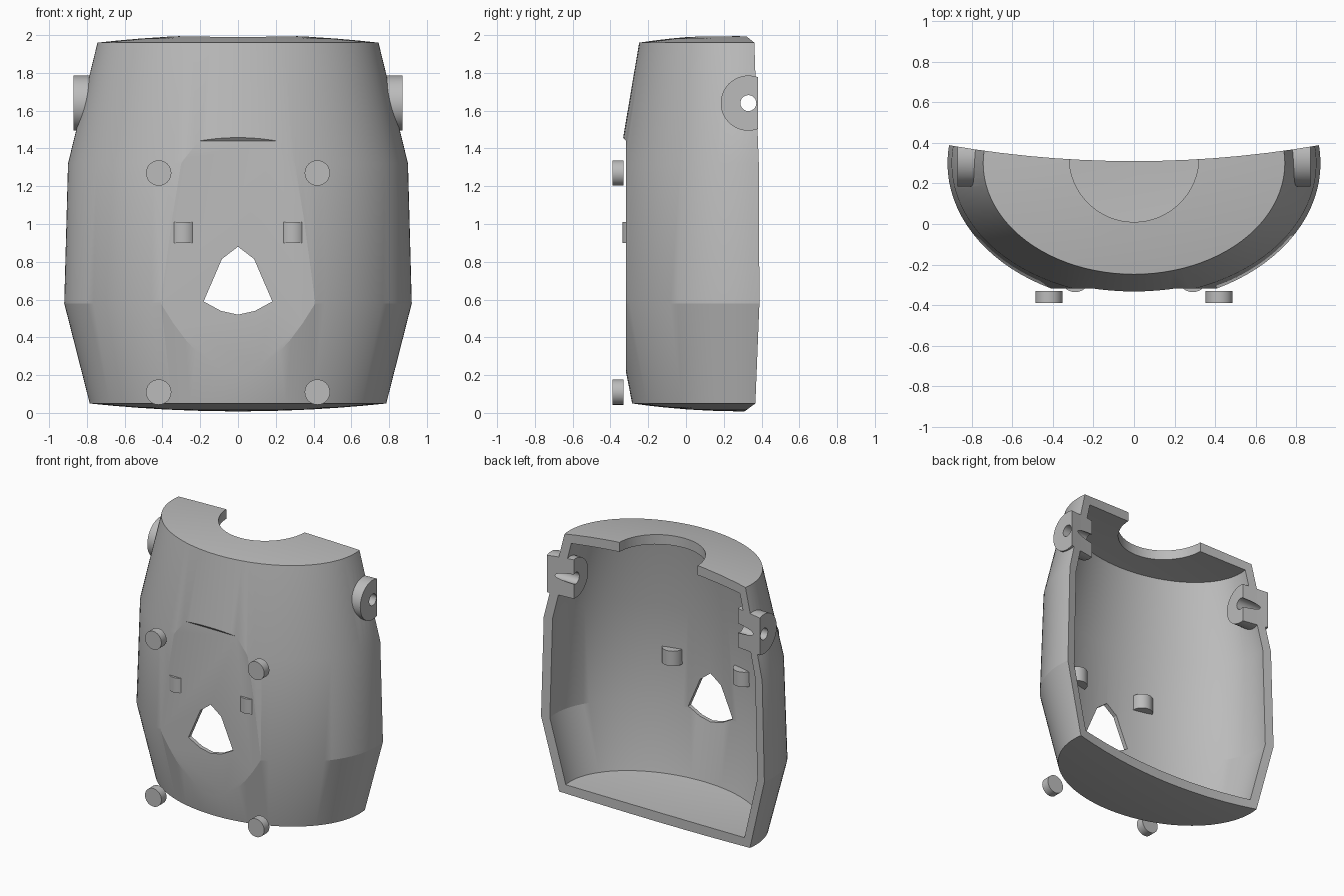
import bpy, bmesh, math
from mathutils import Matrix, Vector

cube = bpy.data.objects.get("Cube")
if cube:
    bpy.data.objects.remove(cube, do_unlink=True)

grey = bpy.data.materials.new("plain_grey")
grey.use_nodes = True
grey.diffuse_color = (0.5, 0.5, 0.5, 1)
grey.node_tree.nodes["Principled BSDF"].inputs["Base Color"].default_value = (0.5, 0.5, 0.5, 1)

CENTRE_Y = 0.3


def finish(name, bm):
    bmesh.ops.recalc_face_normals(bm, faces=bm.faces)
    mesh = bpy.data.meshes.new(name)
    bm.to_mesh(mesh)
    bm.free()
    ob = bpy.data.objects.new(name, mesh)
    bpy.context.collection.objects.link(ob)
    mesh.materials.append(grey)
    return ob


def activate(ob):
    bpy.ops.object.select_all(action="DESELECT")
    ob.select_set(True)
    bpy.context.view_layer.objects.active = ob


def smooth(ob, angle):
    activate(ob)
    bpy.ops.object.shade_smooth_by_angle(angle=math.radians(angle))


def barrel(name, rings, dome, sides=96):
    """Stack of ellipses (z, rx, ry) closed by shallow domes."""
    steps = (0.05, 0.3, 0.5, 0.7, 0.85, 0.94)
    z0, rx0, ry0 = rings[0]
    z1, rx1, ry1 = rings[-1]
    low = [(z0 - dome * (1 - f * f), rx0 * f, ry0 * f) for f in steps]
    high = [(z1 + dome * (1 - f * f), rx1 * f, ry1 * f) for f in reversed(steps)]
    bm = bmesh.new()
    loops = []
    for z, rx, ry in low + rings + high:
        angles = [math.tau * i / sides for i in range(sides)]
        loops.append([bm.verts.new((rx * math.cos(a), CENTRE_Y + ry * math.sin(a), z))
                      for a in angles])
    for a, b in zip(loops, loops[1:]):
        for i in range(sides):
            j = (i + 1) % sides
            bm.faces.new((a[i], a[j], b[j], b[i]))
    bm.faces.new(loops[0])
    bm.faces.new(loops[-1])
    return finish(name, bm)


def cylinder(name, centre, radius, depth, axis, sides=48):
    bm = bmesh.new()
    turn = Vector((0, 0, 1)).rotation_difference(Vector(axis)).to_matrix().to_4x4()
    bmesh.ops.create_cone(bm, cap_ends=True, segments=sides, radius1=radius,
                          radius2=radius, depth=depth,
                          matrix=Matrix.Translation(centre) @ turn)
    return finish(name, bm)


def prism(name, start, sweep):
    """Polygon of 3D points swept along a vector."""
    bm = bmesh.new()
    face = bm.faces.new([bm.verts.new(p) for p in start])
    out = bmesh.ops.extrude_face_region(bm, geom=[face])
    moved = [v for v in out["geom"] if isinstance(v, bmesh.types.BMVert)]
    bmesh.ops.translate(bm, verts=moved, vec=sweep)
    return finish(name, bm)


def combine(target, tool, operation):
    mod = target.modifiers.new("combine", "BOOLEAN")
    mod.operation = operation
    mod.solver = "EXACT"
    mod.object = tool
    activate(target)
    bpy.ops.object.modifier_apply(modifier=mod.name)
    bpy.data.objects.remove(tool, do_unlink=True)


# Hollow barrel shell
shell = barrel("shell", [(0.05, 0.785, 0.585), (0.58, 0.92, 0.69),
                         (1.32, 0.9, 0.656), (1.96, 0.744, 0.548)], 0.042)
cavity = barrel("cavity", [(0.11, 0.735, 0.51), (0.58, 0.855, 0.6),
                           (1.32, 0.835, 0.566), (1.9, 0.694, 0.468)], 0.03)
combine(shell, cavity, "DIFFERENCE")

# Flat front panel with a slanted brow ledge on top
panel = [(-0.318, -0.1), (-0.318, 1.44), (-0.36, 1.49), (-0.6, 1.49), (-0.6, -0.1)]
combine(shell, prism("panel_cutter", [(-1.5, y, z) for y, z in panel], (3, 0, 0)), "DIFFERENCE")

# Nose opening
half = [(0.085, 0.815), (0.182, 0.59), (0.09, 0.54)]
nose = [(0, 0.88)] + half + [(0, 0.52)] + [(-x, z) for x, z in reversed(half)]
combine(shell, prism("nose_cutter", [(x, -0.6, z) for x, z in nose], (0, 0.6, 0)), "DIFFERENCE")

# Side hinge bosses, bored through
for side in (-1, 1):
    combine(shell, cylinder("boss", (side * 0.77, 0.33, 1.64), 0.146, 0.2, (1, 0, 0)), "UNION")
for side in (-1, 1):
    combine(shell, cylinder("bore", (side * 0.77, 0.33, 1.64), 0.042, 0.5, (1, 0, 0)), "DIFFERENCE")

# Neck opening in the top plate
combine(shell, cylinder("neck_cutter", (0, 0.33, 1.95), 0.32, 0.4, (0, 0, 1), 64), "DIFFERENCE")

# Concave cut across the open back
combine(shell, cylinder("back_cutter", (0, 5.64, 1), 5.33, 4, (0, 0, 1), 256), "DIFFERENCE")
smooth(shell, 15)

# Vertical pins through the front wall, and front studs
for side, label in ((-1, "right"), (1, "left")):
    pin = cylinder(f"{label}_pin", (side * 0.29, -0.262, 0.955), 0.074, 0.11, (0, 0, 1))
    smooth(pin, 30)
    for z, level in ((0.11, "lower"), (1.27, "upper")):
        stud = cylinder(f"{label}_{level}_stud", (side * 0.42, -0.36, z), 0.067, 0.06, (0, 1, 0))
        smooth(stud, 30)
